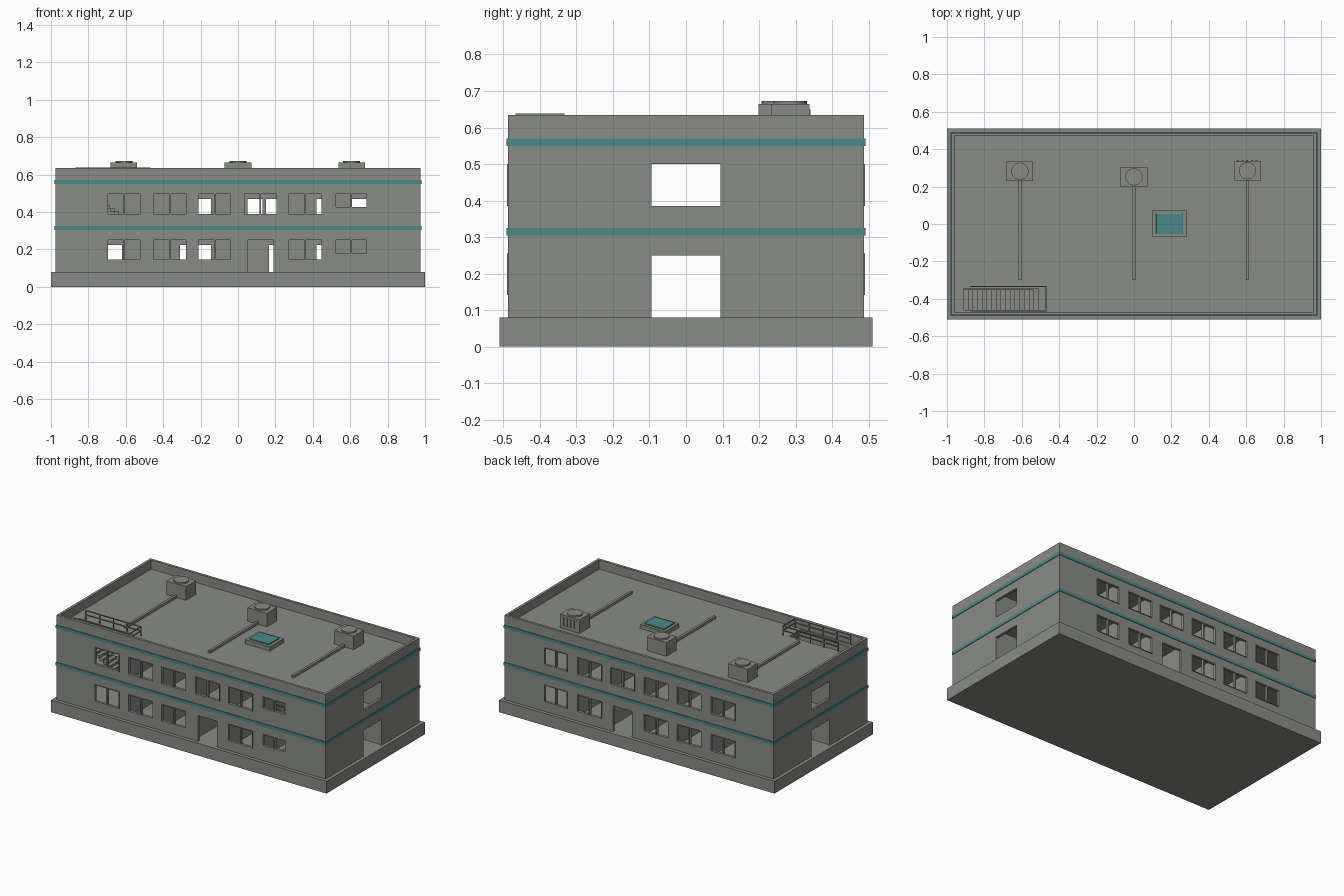
import bpy, bmesh
from mathutils import Vector

cube = bpy.data.objects.get("Cube")
if cube:
    bpy.data.objects.remove(cube, do_unlink=True)


def material(name, rgb):
    mat = bpy.data.materials.new(name)
    mat.use_nodes = True
    mat.diffuse_color = (*rgb, 1)
    mat.node_tree.nodes["Principled BSDF"].inputs["Base Color"].default_value = (*rgb, 1)
    return mat


GRAY = material("concrete gray", (0.25, 0.26, 0.24))
TEAL = material("teal", (0.07, 0.25, 0.25))


def finish(name, bm, mat):
    bmesh.ops.recalc_face_normals(bm, faces=bm.faces)
    mesh = bpy.data.meshes.new(name)
    bm.to_mesh(mesh)
    bm.free()
    mesh.materials.append(mat)
    obj = bpy.data.objects.new(name, mesh)
    bpy.context.collection.objects.link(obj)
    return obj


def add_box(bm, lo, hi):
    lo, hi = Vector(lo), Vector(hi)
    for v in bmesh.ops.create_cube(bm, size=1)["verts"]:
        v.co = (lo + hi) / 2 + v.co * (hi - lo)


def boxes(name, spans, mat=GRAY):
    bm = bmesh.new()
    for lo, hi in spans:
        add_box(bm, lo, hi)
    return finish(name, bm, mat)


def panel(name, axis, start, thick, rect, holes):
    """Flat slab across one axis, pierced by rectangular holes (u0, u1, v0, v1)."""
    place = {"x": lambda u, v: (start, u, v),
             "y": lambda u, v: (u, start, v),
             "z": lambda u, v: (u, v, start)}[axis]
    us = sorted({u for r in [rect, *holes] for u in r[:2]})
    vs = sorted({v for r in [rect, *holes] for v in r[2:]})
    bm = bmesh.new()
    for u0, u1 in zip(us, us[1:]):
        for v0, v1 in zip(vs, vs[1:]):
            cu, cv = (u0 + u1) / 2, (v0 + v1) / 2
            if any(h[0] < cu < h[1] and h[2] < cv < h[3] for h in holes):
                continue
            bm.faces.new([bm.verts.new(place(*p)) for p in
                          ((u0, v0), (u1, v0), (u1, v1), (u0, v1))])
    bmesh.ops.remove_doubles(bm, verts=bm.verts, dist=1e-5)
    out = bmesh.ops.extrude_face_region(bm, geom=bm.faces[:])["geom"]
    shift = Vector([thick * (axis == a) for a in "xyz"])
    bmesh.ops.translate(bm, vec=shift, verts=[g for g in out if isinstance(g, bmesh.types.BMVert)])
    return finish(name, bm, GRAY)


# Main levels and plan sizes
X, Y, T = 0.977, 0.487, 0.017
GROUND, UPPER, ROOF, TOP = 0.08, 0.325, 0.575, 0.635
boxes("foundation", [((-1, -0.51, 0), (1, 0.51, GROUND))])

# Long walls with windows, frames and an entrance
COLUMNS = [(-0.70, -0.52), (-0.455, -0.275), (-0.215, -0.035),
           (0.03, 0.21), (0.27, 0.45), (0.52, 0.69)]
DOOR = (0.05, 0.19, GROUND, 0.25)


def long_wall(side, label):
    windows = []
    for top, height in ((0.255, 0.113), (0.50, 0.115)):
        for i, (a, b) in enumerate(COLUMNS):
            if i == 3 and top < 0.3:
                continue
            short = label == "front" and i == 5
            windows.append((a, b, top - (0.077 if short else height), top))
    panel(label + "_wall", "y", side * Y, -side * T, (-X, X, GROUND, TOP), windows + [DOOR])
    for a, b, low, top in windows:
        mid, rim = (a + b) / 2, 0.004
        panes = [(a + rim, mid - rim, low + rim, top - rim),
                 (mid + rim, b - rim, low + rim, top - rim)]
        panel(label + "_window_frame", "y", side * (Y + 0.003), -side * 0.018,
              (a, b, low, top), panes)


long_wall(-1, "front")
long_wall(1, "back")

# End walls with corridor openings
for side, label in ((-1, "right"), (1, "left")):
    panel(label + "_wall", "x", side * X, -side * T, (-Y + T, Y - T, GROUND, TOP),
          [(-0.095, 0.095, GROUND, 0.25), (-0.095, 0.095, 0.385, 0.50)])

# Coloured bands around the outside
for low, label in ((0.305, "lower_band"), (0.55, "upper_band")):
    spans = []
    for s in (-1, 1):
        spans.append(((-X - 0.004, s * Y, low), (X + 0.004, s * (Y + 0.004), low + 0.02)))
        spans.append(((s * X, -Y, low), (s * (X + 0.004), Y, low + 0.02)))
    boxes(label, spans, TEAL)

# Floor slabs, each with a stair hatch
IX, IY = X - T, Y - T
for level, side, label in ((UPPER, 1, "upper_floor"), (ROOF, -1, "roof")):
    hatch = (*sorted((side * 0.91, side * 0.51)), -0.46, -0.345)
    panel(label, "z", level, -0.02, (-IX, IX, -IY, IY), [hatch])

    # Stair flight down from the hatch
    rise = (level - (GROUND if level == UPPER else UPPER)) / 16
    steps = []
    for i in range(16):
        x0, z = side * (0.91 - i * 0.025), level - (i + 1) * rise
        steps.append(((x0, -0.46, z - rise), (x0 - side * 0.025, -0.35, z)))
    boxes(label + "_stairs", steps)

    # Railing around the hatch
    r, near, far = 0.003, side * 0.47, side * 0.87
    rails = []
    for z in (level + 0.032, level + 0.06):
        for y in (-0.335, -0.464):
            rails.append(((far, y - r, z - r), (near, y + r, z + r)))
        rails.append(((near - r, -0.464, z - r), (near + r, -0.335, z + r)))
    for i in range(5):
        x = far + (near - far) * i / 4
        for y in (-0.335, -0.464):
            rails.append(((x - r, y - r, level), (x + r, y + r, level + 0.06)))
    boxes(label + "_railing", rails)

# Corridor walls with doorways, and room partitions
LOWER_DOORS = [(-0.71, -0.62), (-0.31, -0.24), (-0.22, -0.145), (0.165, 0.235), (0.42, 0.48)]
UPPER_DOORS = [(-0.22, -0.145), (0.05, 0.13), (0.15, 0.235), (0.42, 0.48), (0.61, 0.69)]
for floor, ceiling, doors in ((GROUND, UPPER - 0.02, LOWER_DOORS), (UPPER, ROOF - 0.02, UPPER_DOORS)):
    for s in (-1, 1):
        panel("corridor_wall", "y", s * 0.1, s * 0.012, (-IX, IX, floor, ceiling),
              [(a, b, floor, floor + 0.145) for a, b in doors])
        boxes("room_partitions", [((x - 0.005, s * 0.112, floor), (x + 0.005, s * IY, ceiling))
                                  for x in (-0.485, -0.23, 0.015, 0.245, 0.49)])

# Rooftop ventilation units with round caps and ducts
for x, y in ((-0.61, 0.282), (0, 0.252), (0.607, 0.285)):
    boxes("vent_unit", [((x - 0.071, y - 0.053, ROOF), (x + 0.071, y + 0.053, 0.664))])
    bm = bmesh.new()
    bmesh.ops.create_cone(bm, cap_ends=True, segments=24, radius1=0.046, radius2=0.046, depth=0.012)
    bmesh.ops.translate(bm, vec=(x, y, 0.667), verts=bm.verts)
    cap = finish("vent_cap", bm, GRAY)
    bpy.ops.object.select_all(action="DESELECT")
    cap.select_set(True)
    bpy.context.view_layer.objects.active = cap
    bpy.ops.object.shade_smooth_by_angle()
    boxes("roof_duct", [((x - 0.008, -0.30, ROOF), (x + 0.008, y - 0.053, ROOF + 0.016))])
boxes("vent_slats", [((0.55 + i * 0.025, 0.338, 0.595), (0.56 + i * 0.025, 0.341, 0.65))
                     for i in range(5)])

# Skylight: raised curb with a bevelled coloured pane
boxes("skylight_curb", [((0.10, -0.07, ROOF), (0.28, 0.075, 0.602))])
pane = boxes("skylight_pane", [((0.118, -0.052, 0.60), (0.262, 0.057, 0.61))], TEAL)
bevel = pane.modifiers.new("soft_edge", "BEVEL")
bevel.width, bevel.segments = 0.004, 2
